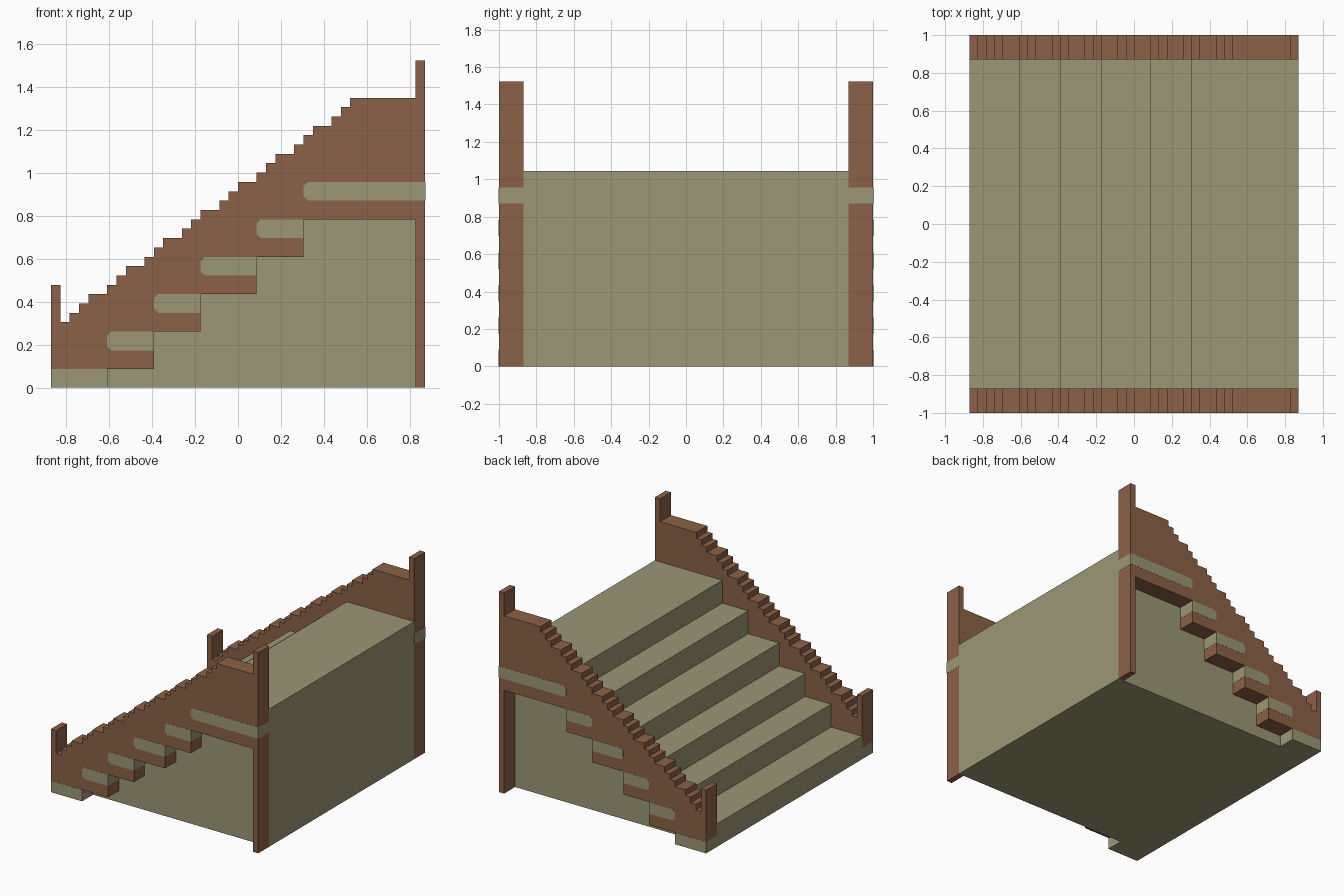
import bpy
import bmesh

cube = bpy.data.objects.get("Cube")
if cube:
    bpy.data.objects.remove(cube, do_unlink=True)

U = 2 / 46            # one block of the model grid
HALF_X = 20           # half length in blocks
INNER, OUTER = 20, 23  # inner and outer face of the side walls, in blocks
PROUD = 0.03          # how far the tread ends stand out, in blocks


def linear(c):
    c /= 255
    return c / 12.92 if c <= 0.04045 else ((c + 0.055) / 1.055) ** 2.4


def material(name, rgb):
    colour = (*[linear(c) for c in rgb], 1)
    m = bpy.data.materials.new(name)
    m.use_nodes = True
    m.diffuse_color = colour
    bsdf = m.node_tree.nodes["Principled BSDF"]
    bsdf.inputs["Base Color"].default_value = colour
    bsdf.inputs["Roughness"].default_value = 0.9
    return m


def extrude_profile(name, points, y0, y1, mat):
    """Extrude an (x, z) outline in blocks from y0 to y1."""
    bm = bmesh.new()
    verts = [bm.verts.new(((x - HALF_X) * U, y0 * U, z * U)) for x, z in points]
    face = bm.faces.new(verts)
    new = bmesh.ops.extrude_face_region(bm, geom=[face])["geom"]
    moved = [g for g in new if isinstance(g, bmesh.types.BMVert)]
    bmesh.ops.translate(bm, verts=moved, vec=(0, (y1 - y0) * U, 0))
    bmesh.ops.recalc_face_normals(bm, faces=bm.faces)
    mesh = bpy.data.meshes.new(name)
    bm.to_mesh(mesh)
    bm.free()
    mesh.materials.append(mat)
    obj = bpy.data.objects.new(name, mesh)
    bpy.context.scene.collection.objects.link(obj)
    return obj


stone = material("khaki_stone", (156, 151, 118))
wood = material("brown_wood", (139, 97, 71))

STARTS = [0, 6, 11, 16, 22, 27, 40]   # where each tread begins
RISE = 4

# Solid flight of steps
steps = [(40, 0), (0, 0)]
for i in range(6):
    z = RISE * (i + 1)
    steps += [(STARTS[i], z), (STARTS[i + 1], z)]
extrude_profile("steps", steps, -INNER, INNER, stone)

# Side wall outline: low post, jagged rail, high post, stepped underside
wall = [(0, 2), (0, 11), (1, 11)]
x = 1
for h in range(7, 32):
    width = 7 if h == 31 else 2 if h % 3 == 1 and h > 7 else 1
    wall += [(x, h), (x + width, h)]
    x += width
wall += [(39, 35), (40, 35), (40, 0), (39, 0), (39, 18)]
for i in range(5, 1, -1):
    wall += [(STARTS[i], RISE * i - 2), (STARTS[i], RISE * i - 6)]

for side, label in ((-1, "front"), (1, "back")):
    extrude_profile(label + "_wall", wall, side * INNER, side * OUTER, wood)
    # Tread ends showing through the wall, with clipped inner corners
    for i in range(6):
        a, b, z = STARTS[i], STARTS[i + 1] + PROUD, RISE * i
        c = 0.45
        if i == 0:
            end = [(0, 0), (0, 2), (b, 2), (b, 0)]
        else:
            end = [(a + c, z), (a, z + c), (a, z + 2 - c), (a + c, z + 2),
                   (b, z + 2), (b, z)]
        extrude_profile(f"{label}_tread_end_{i + 1}", end,
                        side * INNER, side * (OUTER + PROUD), stone)
